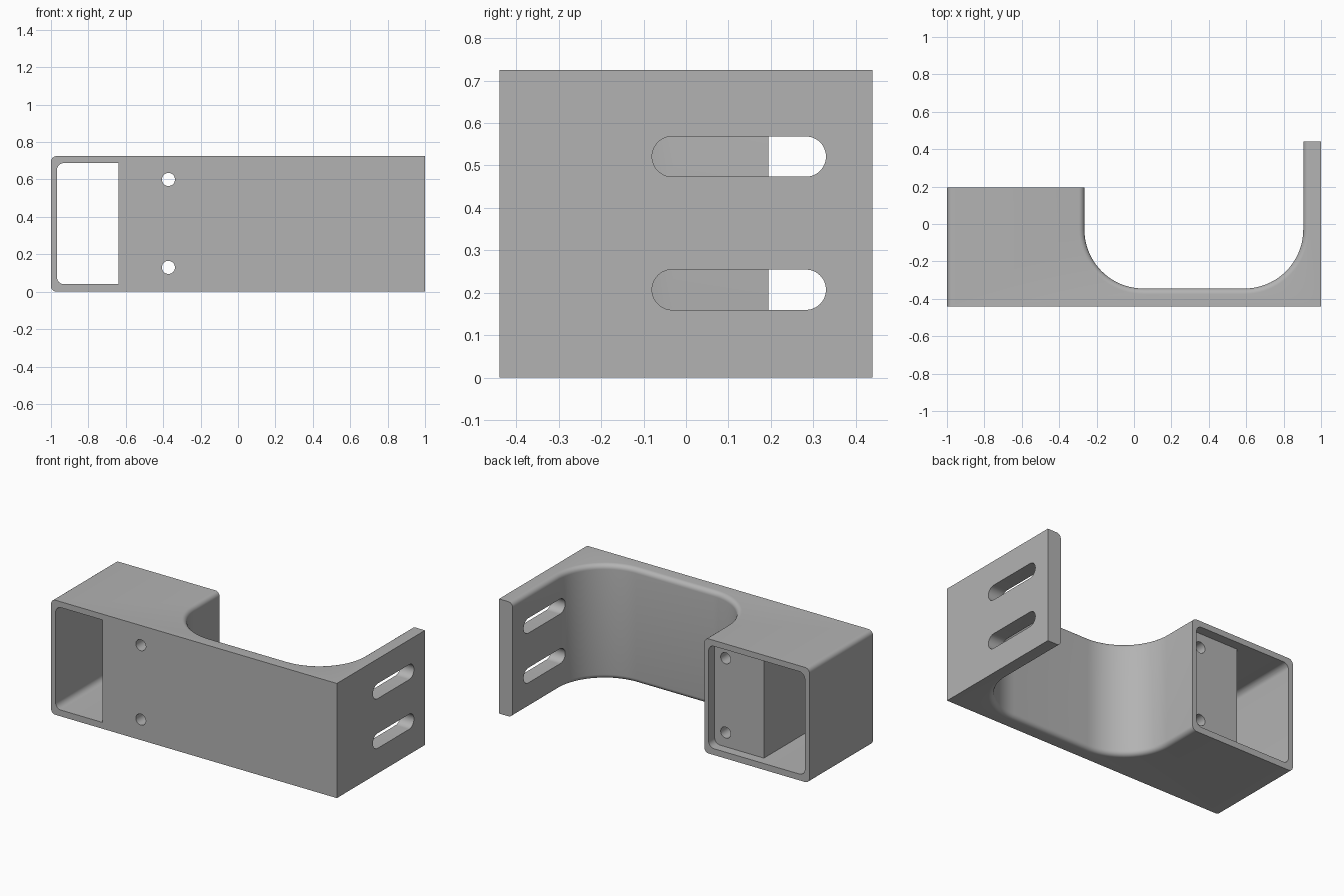
import bpy, bmesh
from math import sin, cos, pi
from mathutils import Vector

if "Cube" in bpy.data.objects:
    bpy.data.objects.remove(bpy.data.objects["Cube"], do_unlink=True)

HEIGHT = 0.725

grey = bpy.data.materials.new("matte_grey")
grey.use_nodes = True
colour = (0.45, 0.45, 0.45, 1)
grey.diffuse_color = colour
grey.node_tree.nodes["Principled BSDF"].inputs["Base Color"].default_value = colour


def arc(cx, cy, r, start, end, steps):
    """Points on an arc, both ends included."""
    angles = [start + (end - start) * i / steps for i in range(steps + 1)]
    return [(cx + r * cos(a), cy + r * sin(a)) for a in angles]


def rounded_rect(x0, x1, z0, z1, r, steps=8):
    """Outline of a rectangle with round corners; a full r gives a slot or circle."""
    corners = [(x1 - r, z1 - r), (x0 + r, z1 - r), (x0 + r, z0 + r), (x1 - r, z0 + r)]
    points = []
    for i, (cx, cz) in enumerate(corners):
        points += arc(cx, cz, r, i * pi / 2, (i + 1) * pi / 2, steps)
    return points


def prism(name, outline, place, start, end, edge_rule=None, bevel=0.03):
    """Extrude an outline; place(u, v, d) maps it into space. Round edges picked by rule."""
    bm = bmesh.new()
    base = bm.faces.new([bm.verts.new(place(u, v, start)) for u, v in outline])
    ext = bmesh.ops.extrude_face_region(bm, geom=[base])
    shift = Vector(place(0, 0, end)) - Vector(place(0, 0, start))
    bmesh.ops.translate(bm, vec=shift,
                        verts=[g for g in ext["geom"] if isinstance(g, bmesh.types.BMVert)])
    bmesh.ops.remove_doubles(bm, verts=bm.verts, dist=1e-5)
    bmesh.ops.recalc_face_normals(bm, faces=bm.faces)
    if edge_rule:
        edges = [e for e in bm.edges if edge_rule(*(v.co for v in e.verts))]
        bmesh.ops.bevel(bm, geom=edges, offset=bevel, segments=6, profile=0.5, affect='EDGES')
    mesh = bpy.data.meshes.new(name)
    bm.to_mesh(mesh)
    bm.free()
    obj = bpy.data.objects.new(name, mesh)
    bpy.context.collection.objects.link(obj)
    return obj


def cut(target, cutter):
    """Subtract the cutter, bake the result and remove the cutter."""
    mod = target.modifiers.new("cut", 'BOOLEAN')
    mod.operation, mod.solver, mod.object = 'DIFFERENCE', 'EXACT', cutter
    graph = bpy.context.evaluated_depsgraph_get()
    mesh = bpy.data.meshes.new_from_object(target.evaluated_get(graph))
    target.modifiers.clear()
    target.data = mesh
    bpy.data.objects.remove(cutter, do_unlink=True)


def along_y(u, v, d): return (u, d, v)
def along_x(u, v, d): return (d, u, v)
def along_z(u, v, d): return (u, v, d)


# Body: box section on the right, thin front wall, upright flange on the left
inner = ([(0.905, 0.44)] + arc(0.59, -0.03, 0.315, 0, -pi / 2, 20)
         + arc(0.05, -0.03, 0.315, -pi / 2, -pi, 20) + [(-0.265, 0.195)])
outline = [(-1, 0.195), (-1, -0.44), (1, -0.44), (1, 0.44)] + inner


def rounded_edge(a, b):
    if abs(a.z - b.z) > 0.01:
        return False
    on_end = a.x < -0.99 and b.x < -0.99
    on_inner = all(any(abs(p.x - x) + abs(p.y - y) < 1e-4 for x, y in inner) for p in (a, b))
    return on_end or on_inner


body = prism("bracket_body", outline, along_z, 0, HEIGHT, rounded_edge)

# Pocket: wide and shallow at the back, narrow window through to the front
pocket = prism("pocket_cutter", rounded_rect(-0.968, -0.295, 0.04, 0.688, 0.038), along_y, -0.6, 0.3)
block = prism("block_cutter", [(-0.64, -0.2), (0, -0.2), (0, 1), (-0.64, 1)], along_y, -0.8, 0.135)
cut(pocket, block)
cut(body, pocket)

# Screw holes through the solid part beside the window
for z in (0.13, 0.6):
    r = 0.035
    cut(body, prism("hole_cutter", rounded_rect(-0.372 - r, -0.372 + r, z - r, z + r, r),
                    along_y, -0.6, 0.3))

# Long slots through the flange
for z in (0.207, 0.521):
    r = 0.0475
    cut(body, prism("slot_cutter", rounded_rect(-0.08, 0.33, z - r, z + r, r, 12),
                    along_x, 0.8, 1.1))

body.data.materials.clear()
body.data.materials.append(grey)
for face in body.data.polygons:
    face.material_index = 0
for obj in bpy.context.selected_objects:
    obj.select_set(False)
body.select_set(True)
bpy.context.view_layer.objects.active = body
bpy.ops.object.shade_smooth_by_angle(angle=pi / 6)
